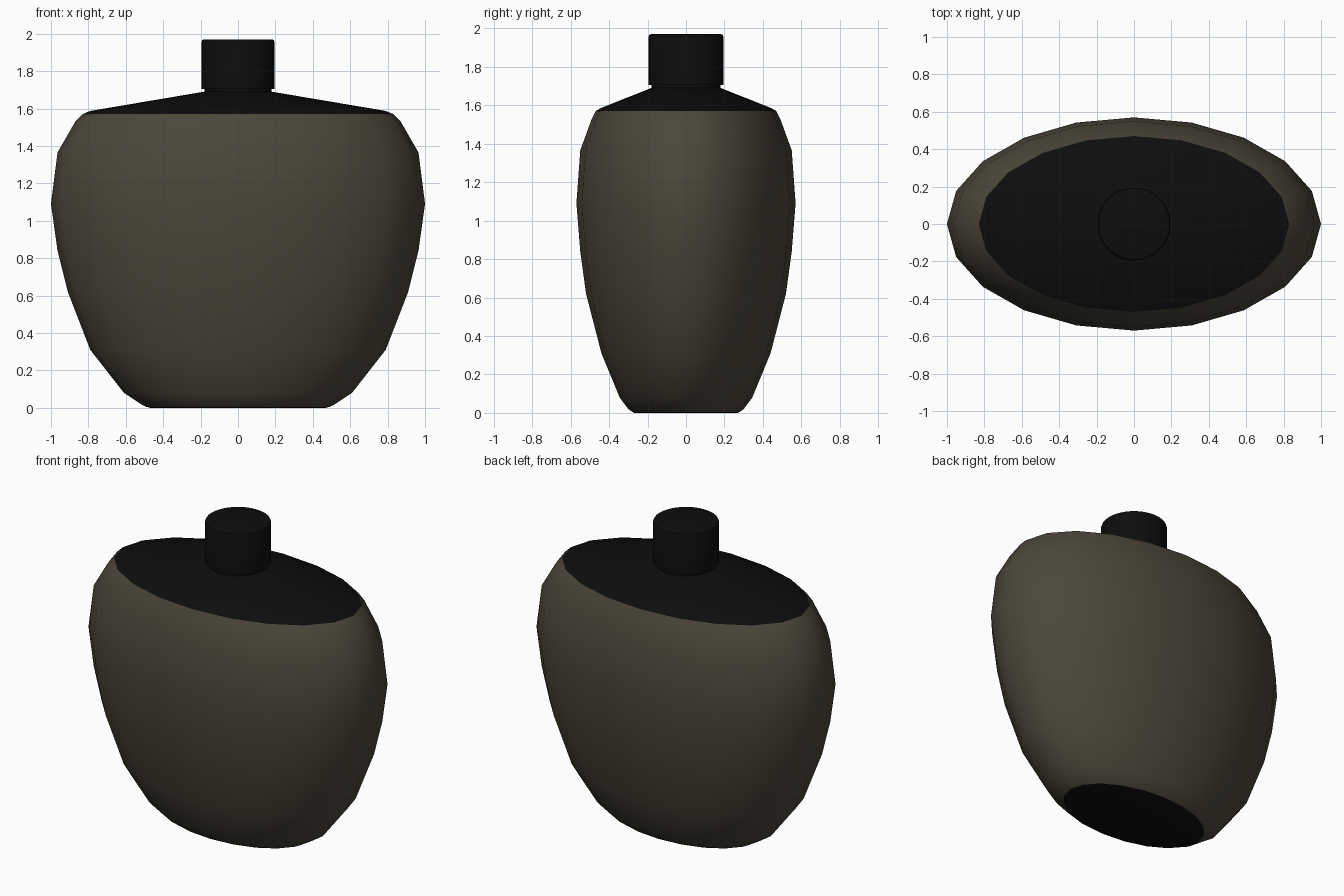
import bpy, bmesh, math

cube = bpy.data.objects.get("Cube")
if cube:
    bpy.data.objects.remove(cube, do_unlink=True)


def make_material(name, rgb):
    mat = bpy.data.materials.new(name)
    mat.use_nodes = True
    mat.diffuse_color = (*rgb, 1)
    mat.node_tree.nodes["Principled BSDF"].inputs["Base Color"].default_value = (*rgb, 1)
    return mat


glass = make_material("olive brown", (0.072, 0.062, 0.042))
black = make_material("black", (0.004, 0.004, 0.004))


def loft(name, profile, sides, mat, angle, cap_start=False, cap_end=False):
    """Stack elliptical rings given as (x radius, y radius, height)."""
    bm = bmesh.new()
    rings = []
    for rx, ry, z in profile:
        turns = [2 * math.pi * i / sides for i in range(sides)]
        rings.append([bm.verts.new((rx * math.cos(t), ry * math.sin(t), z)) for t in turns])
    for low, high in zip(rings, rings[1:]):
        for i in range(sides):
            j = (i + 1) % sides
            bm.faces.new((low[i], low[j], high[j], high[i]))
    if cap_start:
        bm.faces.new(rings[0][::-1])
    if cap_end:
        bm.faces.new(rings[-1])
    mesh = bpy.data.meshes.new(name)
    bm.to_mesh(mesh)
    bm.free()
    obj = bpy.data.objects.new(name, mesh)
    bpy.context.collection.objects.link(obj)
    mesh.materials.append(mat)
    bpy.ops.object.select_all(action="DESELECT")
    obj.select_set(True)
    bpy.context.view_layer.objects.active = obj
    bpy.ops.object.shade_smooth_by_angle(angle=math.radians(angle))
    return obj


# Rounded oval body, narrow at the foot and widest above the middle
loft("bottle_body", [
    (0.49, 0.28, 0.005), (0.52, 0.30, 0.02), (0.61, 0.345, 0.08),
    (0.79, 0.44, 0.31), (0.91, 0.52, 0.62), (0.965, 0.55, 0.84),
    (1.0, 0.57, 1.09), (0.965, 0.55, 1.365), (0.87, 0.49, 1.53),
    (0.83, 0.47, 1.57)], 20, glass, 60)

# Dark base plate
loft("base_plate", [(0.47, 0.27, 0), (0.49, 0.28, 0.005)], 20, black, 30, cap_start=True)

# Sloping shoulder that rises to the neck
loft("shoulder", [(0.83, 0.47, 1.57), (0.79, 0.44, 1.587), (0.18, 0.18, 1.69)],
     20, black, 30, cap_end=True)

# Neck and screw cap
loft("neck", [(0.18, 0.18, 1.685), (0.18, 0.18, 1.71)], 32, black, 30)
loft("cap", [(0.195, 0.195, 1.705), (0.195, 0.195, 1.955),
             (0.191, 0.191, 1.966), (0.18, 0.18, 1.97)],
     32, black, 40, cap_start=True, cap_end=True)
